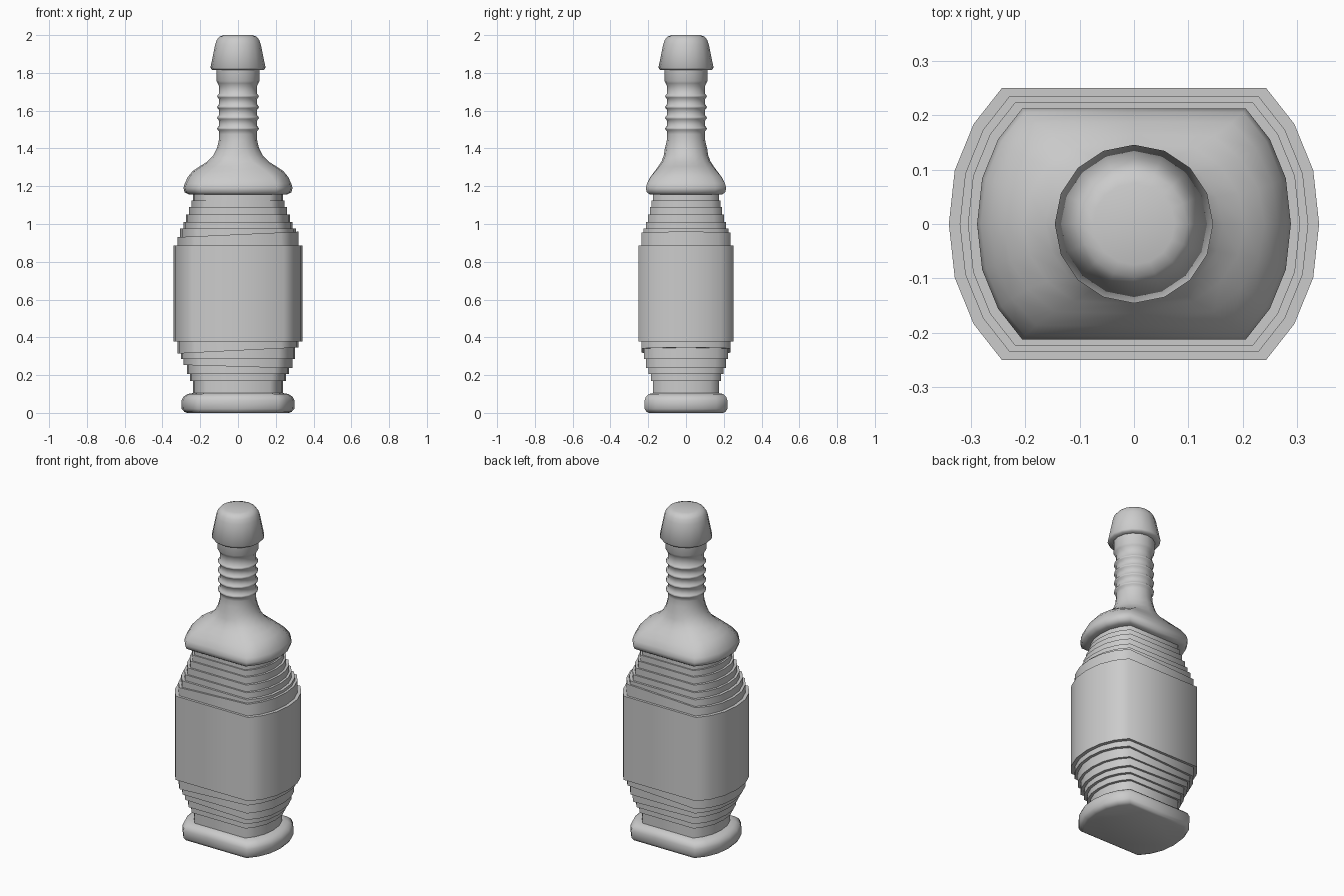
import bpy, bmesh, math

cube = bpy.data.objects.get("Cube")
if cube:
    bpy.data.objects.remove(cube, do_unlink=True)

grey = bpy.data.materials.new("plain_grey")
grey.use_nodes = True
colour = (0.6, 0.6, 0.6, 1)
grey.diffuse_color = colour
grey.node_tree.nodes["Principled BSDF"].inputs["Base Color"].default_value = colour

# Quarter of the flat-fronted section, as fractions of its half width and depth
QUARTER = [(1, 0), (0.968, 0.395), (0.866, 0.735), (0.713, 1), (0, 1)]
BOX = QUARTER + [(-x, y) for x, y in QUARTER[-2::-1]]
BOX += [(x, -y) for x, y in BOX[-2:0:-1]]
ROUND = [(math.cos(i * math.tau / 16), math.sin(i * math.tau / 16)) for i in range(16)]
DEPTH = 0.735


def loft(name, rings, angle=50):
    """Skin rings given as (z, half width, half depth, roundness, tilt)."""
    bm = bmesh.new()
    loops = []
    for z, hx, hy, rnd, tilt in rings:
        loop = []
        for b, r in zip(BOX, ROUND):
            x = hx * (b[0] + (r[0] - b[0]) * rnd)
            y = hy * (b[1] + (r[1] - b[1]) * rnd)
            loop.append(bm.verts.new((x, y, z + tilt * x)))
        loops.append(loop)
    for low, high in zip(loops, loops[1:]):
        for i in range(16):
            j = (i + 1) % 16
            bm.faces.new((low[i], low[j], high[j], high[i]))
    bm.faces.new(loops[0][::-1])
    bm.faces.new(loops[-1])
    mesh = bpy.data.meshes.new(name)
    bm.to_mesh(mesh)
    bm.free()
    mesh.materials.append(grey)
    obj = bpy.data.objects.new(name, mesh)
    bpy.context.collection.objects.link(obj)
    bpy.ops.object.select_all(action="DESELECT")
    obj.select_set(True)
    bpy.context.view_layer.objects.active = obj
    bpy.ops.object.shade_smooth_by_angle(angle=math.radians(angle))


def box_rings(points):
    return [(z, w, w * DEPTH, 0, 0) for z, w in points]


def round_rings(points):
    return [(z, r, r, 1, 0) for z, r in points]


# Rounded foot
loft("foot", box_rings([(0, 0.27), (0.006, 0.285), (0.022, 0.298), (0.065, 0.299),
                        (0.085, 0.29), (0.1, 0.268), (0.106, 0.23)]), 60)

# Stepped body: (top of band, half width, tilt of its upper edge)
bands = [(0.17, 0.237, 0), (0.205, 0.253, 0), (0.245, 0.27, -0.03), (0.285, 0.288, 0),
         (0.33, 0.303, 0.05), (0.377, 0.32, 0), (0.885, 0.341, 0), (0.945, 0.321, 0.045),
         (0.975, 0.306, 0), (1.01, 0.289, 0), (1.05, 0.275, 0), (1.09, 0.26, 0),
         (1.125, 0.247, 0), (1.165, 0.237, 0)]
rings, z0, t0 = [], 0.1, 0
for z1, w, t1 in bands:
    rings += [(z0, w, w * DEPTH, 0, t0), (z1, w, w * DEPTH, 0, t1)]
    z0, t0 = z1, t1
loft("stepped_body", rings, 60)

# Shoulder blending into the ribbed neck
neck = box_rings([(1.155, 0.23), (1.157, 0.262), (1.167, 0.282), (1.19, 0.289)])
neck += [(1.215, 0.282, 0.206, 0, 0), (1.25, 0.265, 0.188, 0.1, 0),
         (1.28, 0.24, 0.165, 0.3, 0), (1.305, 0.203, 0.147, 0.5, 0),
         (1.33, 0.163, 0.13, 0.75, 0), (1.365, 0.13, 0.117, 0.9, 0)]
neck += round_rings([(1.4, 0.112), (1.44, 0.102), (1.475, 0.1)])
for k in range(4):
    z = 1.505 + k * 0.057
    neck += round_rings([(z - 0.014, 0.101), (z - 0.006, 0.108), (z, 0.111),
                         (z + 0.006, 0.108), (z + 0.014, 0.101)])
neck += round_rings([(1.73, 0.1), (1.745, 0.108), (1.757, 0.114), (1.83, 0.115)])
loft("shoulder_and_neck", neck, 65)

# Tapered stopper
loft("stopper", round_rings([(1.815, 0.11), (1.816, 0.137), (1.827, 0.146), (1.95, 0.121),
                             (1.975, 0.112), (1.992, 0.098), (2.0, 0.075)]), 65)
